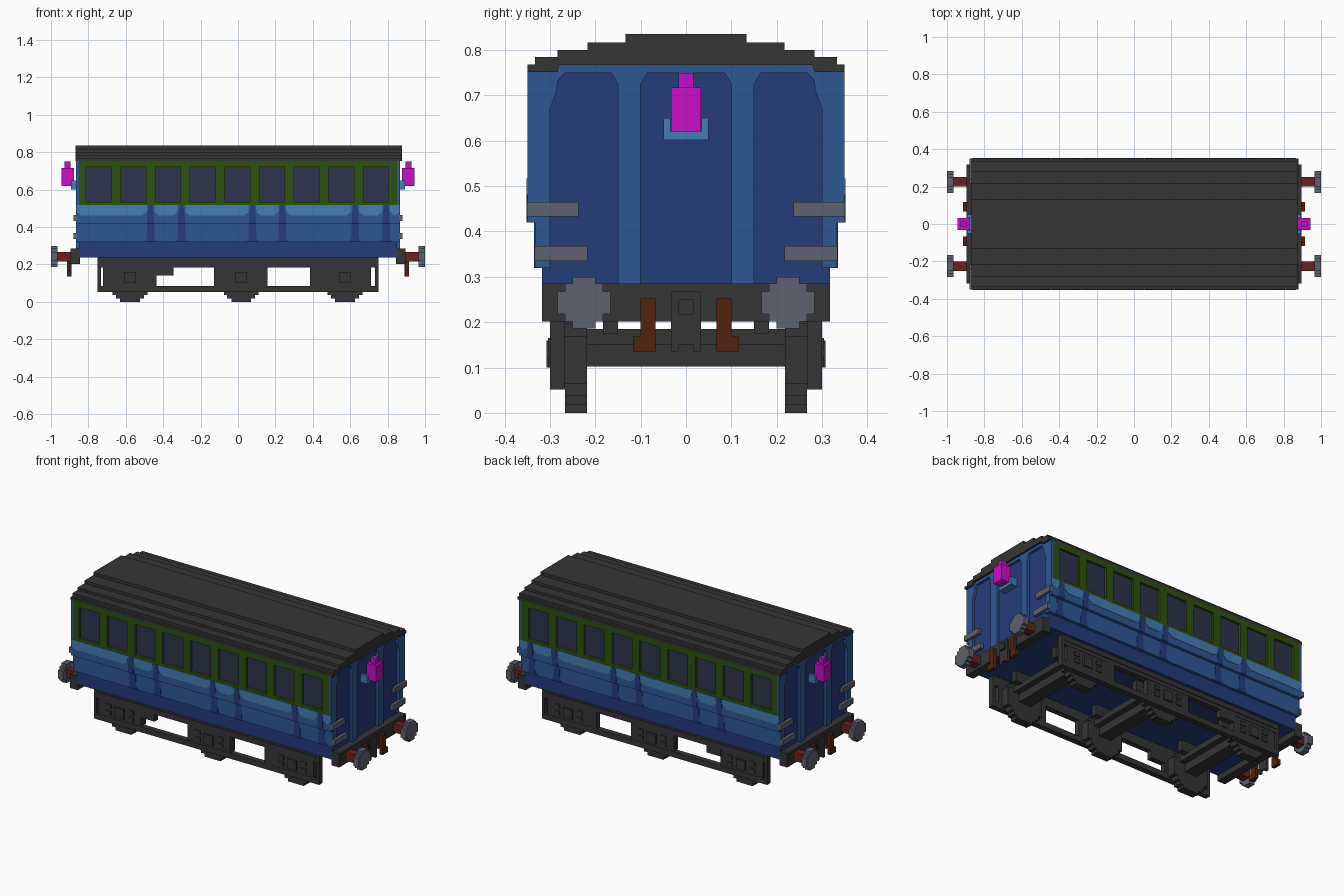
import bpy, bmesh, math

if "Cube" in bpy.data.objects:
    bpy.data.objects.remove(bpy.data.objects["Cube"], do_unlink=True)


def material(name, rgb):
    lin = [((c / 255 + 0.055) / 1.055) ** 2.4 if c > 10 else c / 255 / 12.92 for c in rgb]
    m = bpy.data.materials.new(name)
    m.use_nodes = True
    m.diffuse_color = (*lin, 1)
    bsdf = m.node_tree.nodes["Principled BSDF"]
    bsdf.inputs["Base Color"].default_value = (*lin, 1)
    bsdf.inputs["Roughness"].default_value = 0.8
    return m


NAVY = material("navy_blue", (35, 60, 122))
MID = material("mid_blue", (45, 88, 148))
LIGHT = material("light_blue", (68, 126, 182))
GREEN = material("dark_green", (44, 82, 14))
GLASS = material("window_slate", (45, 53, 77))
BLACK = material("charcoal", (53, 53, 53))
PINK = material("magenta", (200, 14, 200))
STEEL = material("steel_grey", (92, 98, 112))
RED = material("dark_red", (108, 32, 32))
BROWN = material("rust_brown", (84, 36, 12))


def prisms(name, outlines, axis, lo, hi, mat, mirror=""):
    """Extrude outlines along an axis, with copies mirrored in x and/or y."""
    bm = bmesh.new()
    place = {"x": lambda a, b, d: (d, a, b),
             "y": lambda a, b, d: (a, d, b),
             "z": lambda a, b, d: (a, b, d)}[axis]
    for sx in ((1, -1) if "x" in mirror else (1,)):
        for sy in ((1, -1) if "y" in mirror else (1,)):
            for outline in outlines:
                ends = []
                for d in (lo, hi):
                    pts = [place(a, b, d) for a, b in outline]
                    ends.append([bm.verts.new((x * sx, y * sy, z)) for x, y, z in pts])
                n = len(outline)
                bm.faces.new(ends[0])
                bm.faces.new(ends[1][::-1])
                for i in range(n):
                    j = (i + 1) % n
                    bm.faces.new((ends[0][j], ends[0][i], ends[1][i], ends[1][j]))
    bmesh.ops.recalc_face_normals(bm, faces=bm.faces)
    me = bpy.data.meshes.new(name)
    bm.to_mesh(me)
    bm.free()
    me.materials.append(mat)
    ob = bpy.data.objects.new(name, me)
    bpy.context.collection.objects.link(ob)
    return ob


def rect(a0, a1, b0, b1):
    return [(a0, b0), (a1, b0), (a1, b1), (a0, b1)]


def box(name, x0, x1, y0, y1, z0, z1, mat, mirror=""):
    return prisms(name, [rect(x0, x1, y0, y1)], "z", z0, z1, mat, mirror)


def stepped_disc(ca, cb, steps):
    """Blocky disc outline; steps are (half width, height), widest first."""
    quarter, low = [], 0
    for w, h in steps:
        quarter += [(w, low), (w, h)]
        low = h
    q = quarter[1:]
    pts = q + [(-a, b) for a, b in q[::-1]]
    pts += [(-a, -b) for a, b in q] + [(a, -b) for a, b in q[::-1]]
    return [(ca + a, cb + b) for a, b in pts]


# Body core and stepped side cladding
box("body_core", -0.85, 0.85, -0.317, 0.317, 0.237, 0.768, NAVY)
box("lower_side", -0.865, 0.865, 0.30, 0.333, 0.32, 0.42, MID, "y")
box("waist_side", -0.865, 0.865, 0.30, 0.35, 0.42, 0.517, MID, "y")
box("corner_post", 0.85, 0.865, 0.30, 0.35, 0.517, 0.752, MID, "xy")

# Window band: glass behind a green frame
centres = [-0.745 + 0.1853 * i for i in range(9)]
half = 0.067
box("window_glass", -0.845, 0.845, 0.31, 0.336, 0.525, 0.73, GLASS, "y")
box("window_rail_top", -0.85, 0.85, 0.31, 0.35, 0.72, 0.752, GREEN, "y")
box("window_rail_bottom", -0.85, 0.85, 0.31, 0.35, 0.517, 0.534, GREEN, "y")
edges = [-0.85] + [c + s * half for c in centres for s in (-1, 1)] + [0.85]
posts = [rect(edges[i], edges[i + 1], 0.31, 0.35) for i in range(0, len(edges), 2)]
prisms("window_posts", posts, "z", 0.534, 0.72, GREEN, "y")

# Painted door edges and light waist panels
doors = [-0.467, -0.302, 0.077, 0.237, 0.627, 0.792]
upper = [[(x - 0.019, 0.42), (x + 0.019, 0.42), (x + 0.017, 0.48), (x + 0.009, 0.517),
          (x - 0.009, 0.517), (x - 0.017, 0.48)] for x in doors]
lower = [[(x - 0.035, 0.32), (x + 0.035, 0.32), (x + 0.022, 0.335), (x + 0.019, 0.42),
          (x - 0.019, 0.42), (x - 0.022, 0.335)] for x in doors]
prisms("door_edge_upper", upper, "y", 0.349, 0.352, NAVY, "y")
prisms("door_edge_lower", lower, "y", 0.332, 0.335, NAVY, "y")
bounds = [-0.885] + doors + [0.885]
panels = [[(a + 0.02, 0.517), (a + 0.021, 0.482), (a + 0.045, 0.462),
           (b - 0.045, 0.462), (b - 0.021, 0.482), (b - 0.02, 0.517)]
          for a, b in zip(bounds, bounds[1:])]
prisms("waist_panel", panels, "y", 0.349, 0.352, LIGHT, "y")

# End walls: raised frame around dark panels
box("end_strip", 0.84, 0.865, 0.10, 0.15, 0.285, 0.75, MID, "xy")
box("end_top_rail", 0.84, 0.865, -0.30, 0.30, 0.75, 0.768, MID, "x")
prisms("end_panel_corner", [[(0.30, 0.75), (0.267, 0.75), (0.283, 0.733), (0.285, 0.71), (0.30, 0.67)]],
       "x", 0.84, 0.865, MID, "xy")
prisms("end_strip_flare", [[(0.10, 0.75), (0.085, 0.75), (0.10, 0.725)],
                           [(0.15, 0.75), (0.165, 0.75), (0.15, 0.725)]],
       "x", 0.84, 0.865, MID, "xy")

# Stepped roof
side = [(0.283, 0.768), (0.283, 0.752), (0.35, 0.752), (0.35, 0.768), (0.333, 0.768),
        (0.333, 0.785), (0.283, 0.785), (0.283, 0.80), (0.217, 0.80), (0.217, 0.817),
        (0.133, 0.817), (0.133, 0.835)]
side[0] = (0.28, 0.767)
prisms("roof", [side + [(-y, z) for y, z in side[::-1]]], "x", -0.87, 0.877, BLACK)

# End steps, lamps and brackets
box("upper_end_step", 0.86, 0.88, 0.237, 0.351, 0.433, 0.465, STEEL, "xy")
box("lower_end_step", 0.86, 0.88, 0.217, 0.334, 0.335, 0.368, STEEL, "xy")
box("lamp_bracket", 0.85, 0.893, -0.05, 0.05, 0.602, 0.62, LIGHT, "x")
box("lamp_bracket_arm", 0.85, 0.893, 0.034, 0.05, 0.62, 0.65, LIGHT, "xy")
box("lamp_body", 0.878, 0.943, -0.033, 0.033, 0.62, 0.717, PINK, "x")
box("lamp_cap", 0.895, 0.928, -0.017, 0.017, 0.717, 0.75, PINK, "x")

# Headstock, buffers and couplings
box("headstock", 0.845, 0.895, -0.317, 0.317, 0.202, 0.285, BLACK, "x")
box("buffer_shank", 0.89, 0.97, 0.2, 0.25, 0.217, 0.268, RED, "xy")
prisms("buffer_head", [stepped_disc(0.225, 0.243, [(0.058, 0.025), (0.042, 0.042), (0.025, 0.057)])],
       "x", 0.966, 1.0, STEEL, "xy")
box("coupling_plate", 0.89, 0.902, -0.033, 0.033, 0.15, 0.268, BLACK, "x")
box("coupling_hook", 0.90, 0.915, -0.017, 0.017, 0.217, 0.25, BLACK, "x")
box("coupling_leg", 0.89, 0.902, 0.017, 0.033, 0.135, 0.15, BLACK, "xy")
box("brake_hose", 0.895, 0.915, 0.067, 0.1, 0.135, 0.252, BROWN, "xy")
box("hose_end", 0.895, 0.915, 0.1, 0.117, 0.135, 0.168, BROWN, "xy")

# Side frames
box("frame_top_rail", -0.75, 0.75, 0.267, 0.30, 0.183, 0.24, BLACK, "y")
box("frame_ledge", -0.73, 0.73, 0.30, 0.305, 0.205, 0.218, BLACK, "y")
box("frame_bottom_rail", -0.75, 0.75, 0.267, 0.30, 0.052, 0.085, BLACK, "y")
box("frame_end_post", 0.733, 0.75, 0.267, 0.30, 0.085, 0.183, BLACK, "xy")
box("frame_bracket_rear", -0.44, -0.345, 0.267, 0.30, 0.14, 0.183, BLACK, "y")
box("frame_post", 0.385, 0.43, 0.267, 0.30, 0.085, 0.183, BLACK, "y")

# Wheels, axles and axle guards
axles = [-0.577, 0.017, 0.572]
prisms("axle_guard", [rect(x - 0.145, x + 0.14, 0.085, 0.183) for x in axles],
       "y", 0.267, 0.298, BLACK, "y")
prisms("axle_box", [rect(x - 0.03, x + 0.03, 0.10, 0.16) for x in axles],
       "y", 0.29, 0.308, BLACK, "y")
prisms("guard_rivets", [rect(x + s - 0.017, x + s + 0.017, z, z + 0.025)
                        for x in axles for s in (-0.075, 0.075) for z in (0.10, 0.14)],
       "y", 0.29, 0.304, BLACK, "y")
wheel_steps = [(0.117, 0.053), (0.093, 0.08), (0.075, 0.10), (0.053, 0.117)]
prisms("wheel", [stepped_disc(x, 0.117, wheel_steps) for x in axles],
       "y", 0.218, 0.267, BLACK, "y")
prisms("axle", [rect(x - 0.04, x + 0.04, 0.102, 0.15) for x in axles], "y", -0.225, 0.225, BLACK)
prisms("cross_beam", [rect(x - 0.075, x + 0.075, 0.15, 0.185) for x in axles],
       "y", -0.225, 0.225, BLACK)
prisms("spring_hanger", [rect(x - 0.12, x + 0.12, 0.15, 0.183) for x in axles],
       "z", 0.175, 0.24, BLACK, "y")
